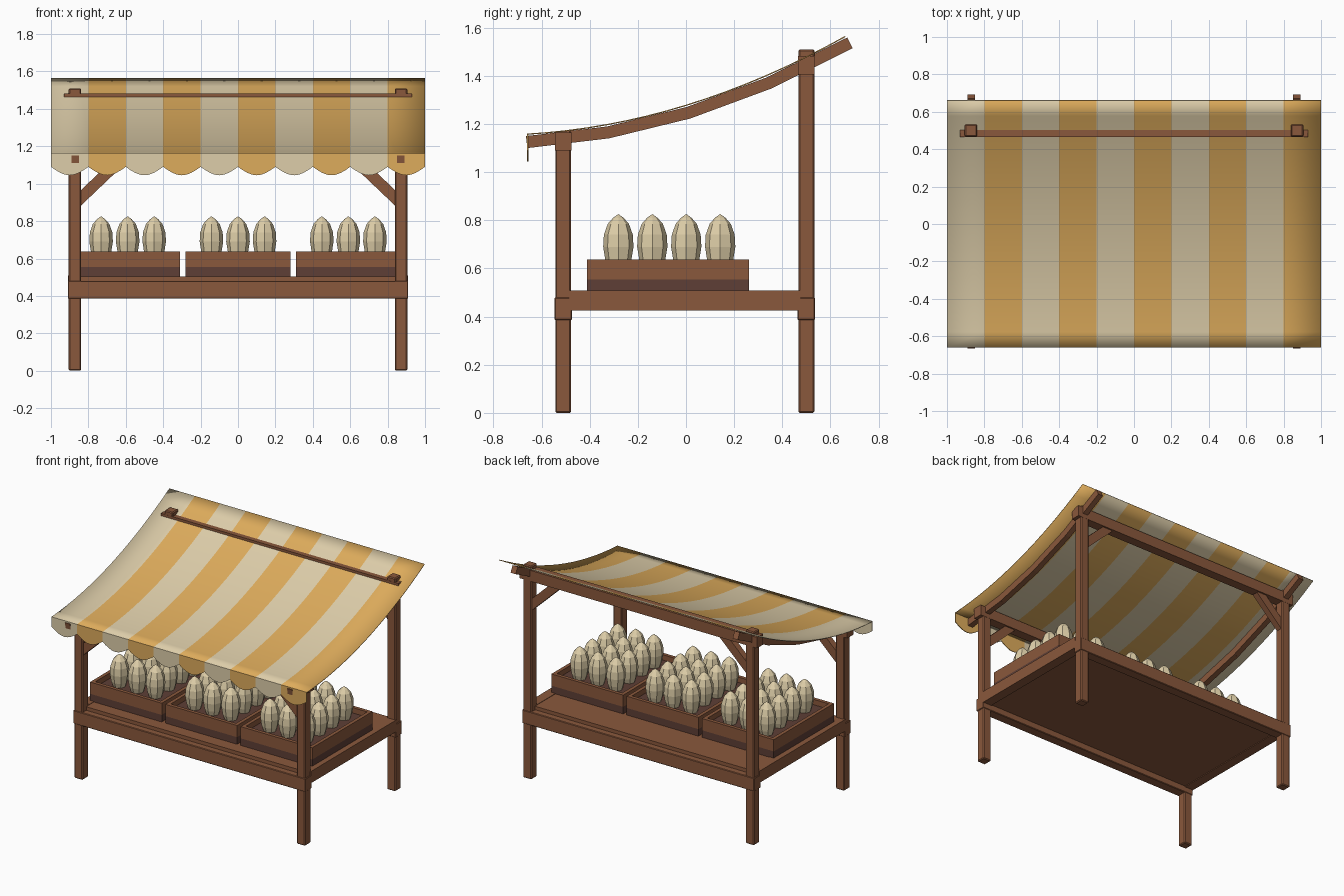
import bpy, bmesh, math
from mathutils import Matrix, Vector

if "Cube" in bpy.data.objects:
    bpy.data.objects.remove(bpy.data.objects["Cube"])


def material(name, r, g, b):
    lin = lambda c: ((c / 255 + 0.055) / 1.055) ** 2.4 if c > 10 else c / 3295
    m = bpy.data.materials.new(name)
    m.diffuse_color = (lin(r), lin(g), lin(b), 1)
    m.use_nodes = True
    m.node_tree.nodes["Principled BSDF"].inputs["Base Color"].default_value = m.diffuse_color
    return m


WOOD = material("warm wood", 138, 88, 60)
DARK = material("dark wood", 94, 63, 54)
CREAM = material("cream cloth", 222, 206, 170)
GOLD = material("gold cloth", 222, 172, 92)
PRODUCE = material("pale produce", 222, 206, 168)


def finish(name, bm, *mats):
    me = bpy.data.meshes.new(name)
    bm.to_mesh(me)
    bm.free()
    for m in mats:
        me.materials.append(m)
    ob = bpy.data.objects.new(name, me)
    bpy.context.collection.objects.link(ob)
    return ob


def block(name, centre, size, mat=WOOD, rot=Matrix(), bevel=0.0):
    bm = bmesh.new()
    bmesh.ops.create_cube(bm, size=1, matrix=Matrix.Translation(centre) @ rot @ Matrix.Diagonal((*size, 1)))
    if bevel:
        bmesh.ops.bevel(bm, geom=bm.edges[:], offset=bevel, segments=1, affect='EDGES')
    return finish(name, bm, mat)


def span(name, lo, hi, mat=WOOD, bevel=0.0):
    lo, hi = Vector(lo), Vector(hi)
    return block(name, (lo + hi) / 2, hi - lo, mat, bevel=bevel)


def roof(y):
    return 1.28 + 0.307 * y + 0.19 * y * y


# Posts, long rails, top beams and corner braces, front and back
for label, y, top, beam_lo, beam_hi in (("front", -0.51, 1.17, 1.09, 1.165),
                                        ("back", 0.50, 1.51, 1.405, 1.482)):
    for side, s in (("left", -1), ("right", 1)):
        block(f"{label}_{side}_post", (s * 0.872, y, top / 2), (0.066, 0.066, top), bevel=0.006)
        a = Vector((s * 0.86, y, beam_lo - 0.185))
        b = Vector((s * 0.65, y, beam_lo + 0.015))
        d = b - a
        rot = Matrix.Rotation(-math.atan2(d.z, d.x), 4, 'Y')
        block(f"{label}_{side}_brace", (a + b) / 2, (d.length, 0.045, 0.06), rot=rot)
    span(f"{label}_table_rail", (-0.91, y - 0.036, 0.385), (0.91, y + 0.036, 0.48), bevel=0.004)
    span(f"{label}_top_beam", (-0.93, y - 0.034, beam_lo), (0.93, y + 0.034, beam_hi))

# Table top and side rails
span("table_top", (-0.86, -0.50, 0.43), (0.86, 0.49, 0.505))
for side, s in (("left", -1), ("right", 1)):
    block(f"{side}_table_rail", (s * 0.875, -0.005, 0.4665), (0.07, 0.96, 0.083))
    # Rafter segments following the sagging cloth
    for i in range(4):
        y0, y1 = -0.66 + 0.33 * i, -0.33 + 0.33 * i
        a, b = Vector((s * 0.87, y0, roof(y0))), Vector((s * 0.87, y1, roof(y1)))
        d = (b - a).normalized()
        n = Vector((0, -d.z, d.y))
        block(f"{side}_rafter_{i + 1}", (a + b) / 2 - n * 0.035, (0.04, (b - a).length + 0.012, 0.05),
              rot=Matrix.Rotation(math.atan2(d.z, d.y), 4, 'X'))

# Striped canopy
bm = bmesh.new()
rows = 16
ys = [-0.66 + 1.32 * j / rows for j in range(rows + 1)]
grid = [[bm.verts.new((-1 + 0.2 * i, y, roof(y))) for y in ys] for i in range(11)]
for i in range(10):
    for j in range(rows):
        f = bm.faces.new((grid[i][j], grid[i + 1][j], grid[i + 1][j + 1], grid[i][j + 1]))
        f.material_index = i % 2
        f.smooth = True
canopy = finish("canopy", bm, CREAM, GOLD)

# Scalloped valance, one scallop per stripe
bm = bmesh.new()
for i in range(10):
    x0 = -1 + 0.2 * i
    pts = [(x0 + 0.2 * k / 8, -0.66, 1.09 - 0.045 * math.sin(math.pi * k / 8)) for k in range(9)]
    pts += [(x0 + 0.2, -0.66, roof(-0.66)), (x0, -0.66, roof(-0.66))]
    bm.faces.new([bm.verts.new(p) for p in pts]).material_index = i % 2
valance = finish("valance", bm, CREAM, GOLD)
for ob, off in ((canopy, -1), (valance, -1)):
    mod = ob.modifiers.new("cloth thickness", 'SOLIDIFY')
    mod.thickness, mod.offset = 0.005, off

# Produce shape: pointed, eight-sided
PROFILE = ((0.040, 0.595), (0.054, 0.635), (0.063, 0.69), (0.060, 0.74), (0.044, 0.785), (0.022, 0.81))


def produce(name, cx, cy):
    bm = bmesh.new()
    rings = [[bm.verts.new((cx + r * math.cos(math.tau * k / 8), cy + r * math.sin(math.tau * k / 8), z))
              for k in range(8)] for r, z in PROFILE]
    tip = bm.verts.new((cx, cy, 0.826))
    bm.faces.new(rings[0][::-1])
    for a, b in zip(rings, rings[1:]):
        for k in range(8):
            bm.faces.new((a[k], a[(k + 1) % 8], b[(k + 1) % 8], b[k]))
    for k in range(8):
        bm.faces.new((rings[-1][k], rings[-1][(k + 1) % 8], tip))
    finish(name, bm, PRODUCE)


# Crates with dark base, wooden walls and rows of produce
for c, cx in enumerate((-0.59, 0.0, 0.59), 1):
    x0, x1, y0, y1, t = cx - 0.281, cx + 0.281, -0.412, 0.262, 0.025
    span(f"crate_{c}_base", (x0, y0, 0.505), (x1, y1, 0.555), DARK)
    span(f"crate_{c}_floor", (x0 + t, y0 + t, 0.555), (x1 - t, y1 - t, 0.60), DARK)
    span(f"crate_{c}_front_wall", (x0, y0, 0.555), (x1, y0 + t, 0.638))
    span(f"crate_{c}_back_wall", (x0, y1 - t, 0.555), (x1, y1, 0.638))
    span(f"crate_{c}_left_wall", (x0, y0 + t, 0.555), (x0 + t, y1 - t, 0.638))
    span(f"crate_{c}_right_wall", (x1 - t, y0 + t, 0.555), (x1, y1 - t, 0.638))
    for i in range(3):
        for j in range(4):
            produce(f"crate_{c}_produce_{i + 1}_{j + 1}", cx + 0.142 * (i - 1), -0.281 + 0.141 * j)
